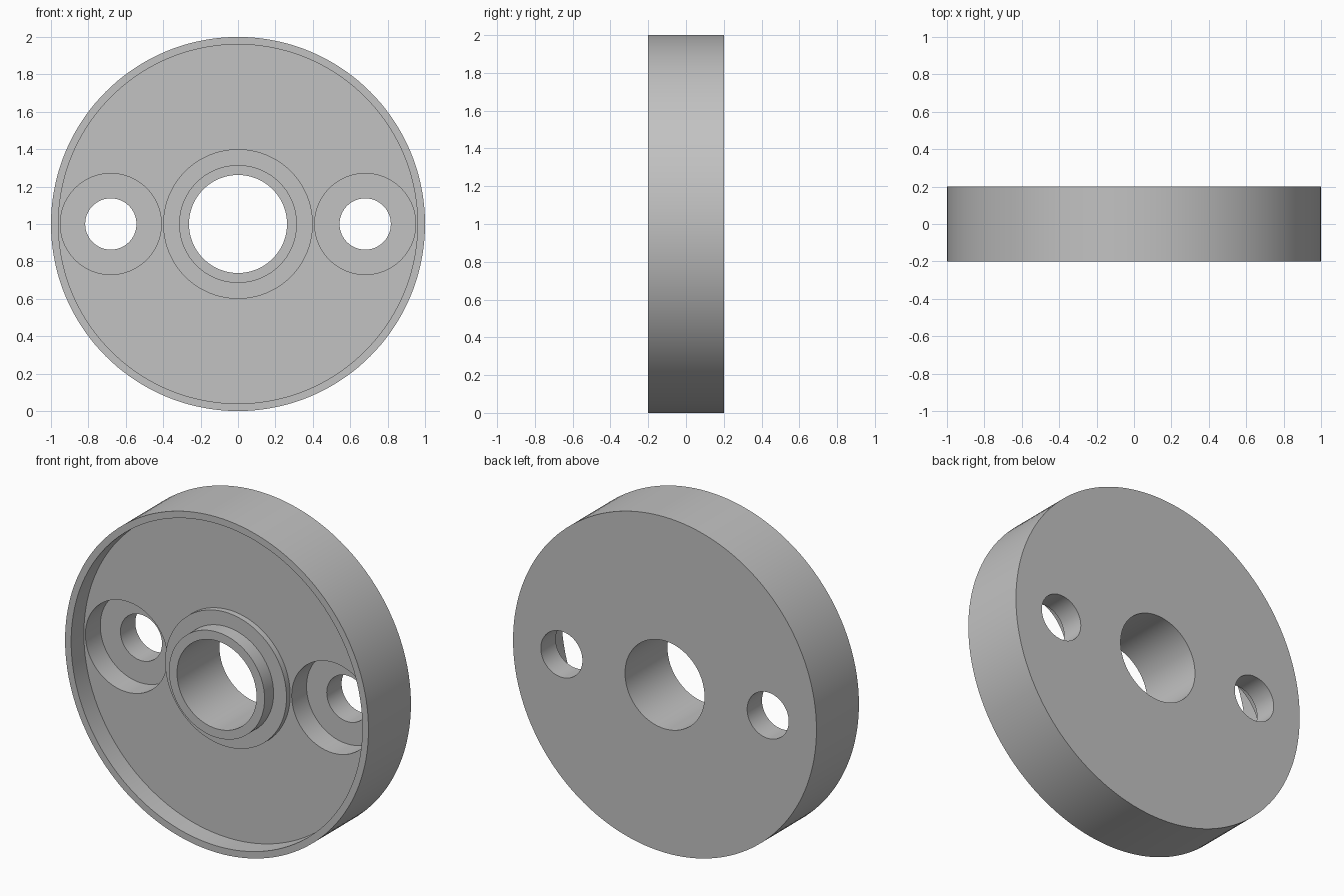
import bpy
import bmesh
import math
from mathutils import Matrix, Vector

SEGMENTS = 144

cube = bpy.data.objects.get("Cube")
if cube:
    bpy.data.objects.remove(cube, do_unlink=True)

# Single plain metal colour
metal = bpy.data.materials.new("grey_metal")
metal.use_nodes = True
colour = (0.54, 0.54, 0.54, 1.0)
metal.diffuse_color = colour
metal.node_tree.nodes["Principled BSDF"].inputs["Base Color"].default_value = colour


def lathe(name, profile, x=0.0, z=1.0, closed=True):
    """Spin a (radius, y) profile about the front-to-back axis."""
    bm = bmesh.new()
    verts = [bm.verts.new((r, y, 0)) for r, y in profile]
    edges = [bm.edges.new(pair) for pair in zip(verts, verts[1:])]
    if closed:
        edges.append(bm.edges.new((verts[-1], verts[0])))
    bmesh.ops.spin(bm, geom=verts + edges, cent=(0, 0, 0), axis=(0, 1, 0),
                   angle=math.tau, steps=SEGMENTS, use_duplicate=False)
    bmesh.ops.remove_doubles(bm, verts=bm.verts, dist=1e-5)
    bmesh.ops.recalc_face_normals(bm, faces=bm.faces)
    bmesh.ops.transform(bm, matrix=Matrix.Translation(Vector((x, 0, z))), verts=bm.verts)
    mesh = bpy.data.meshes.new(name)
    bm.to_mesh(mesh)
    bm.free()
    obj = bpy.data.objects.new(name, mesh)
    bpy.context.collection.objects.link(obj)
    mesh.materials.append(metal)
    return obj


# Disc with raised rim, recessed face, stepped hub and central bore
FRONT, BACK, FLOOR, STEP = -0.2, 0.2, -0.08, -0.115
BORE, COLLAR, HUB, RIM = 0.262, 0.315, 0.40, 0.96
disc = lathe("flange_disc", [
    (BORE, BACK), (1.0, BACK), (1.0, FRONT), (RIM, FRONT), (RIM, FLOOR),
    (HUB, FLOOR), (HUB, STEP), (COLLAR, STEP), (COLLAR, FRONT), (BORE, FRONT)])

# Counterbored bolt holes on each side of the hub
SEAT, HOLE, HEAD = 0.06, 0.137, 0.27
cutters = []
for side, label in ((-1, "right"), (1, "left")):
    cutter = lathe(label + "_bolt_cutter", [
        (0, -0.3), (HEAD, -0.3), (HEAD, SEAT), (HOLE, SEAT), (HOLE, 0.3), (0, 0.3)],
        x=side * 0.68, closed=False)
    cutter.hide_render = True
    cutters.append(cutter)
    cut = disc.modifiers.new(label + "_bolt_hole", 'BOOLEAN')
    cut.operation = 'DIFFERENCE'
    cut.solver = 'EXACT'
    cut.object = cutter

# Apply the cuts and shade the curved walls smooth
bpy.ops.object.select_all(action='DESELECT')
disc.select_set(True)
bpy.context.view_layer.objects.active = disc
for name in [m.name for m in disc.modifiers]:
    bpy.ops.object.modifier_apply(modifier=name)
for cutter in cutters:
    bpy.data.objects.remove(cutter, do_unlink=True)
bpy.ops.object.shade_smooth_by_angle(angle=math.radians(30))
